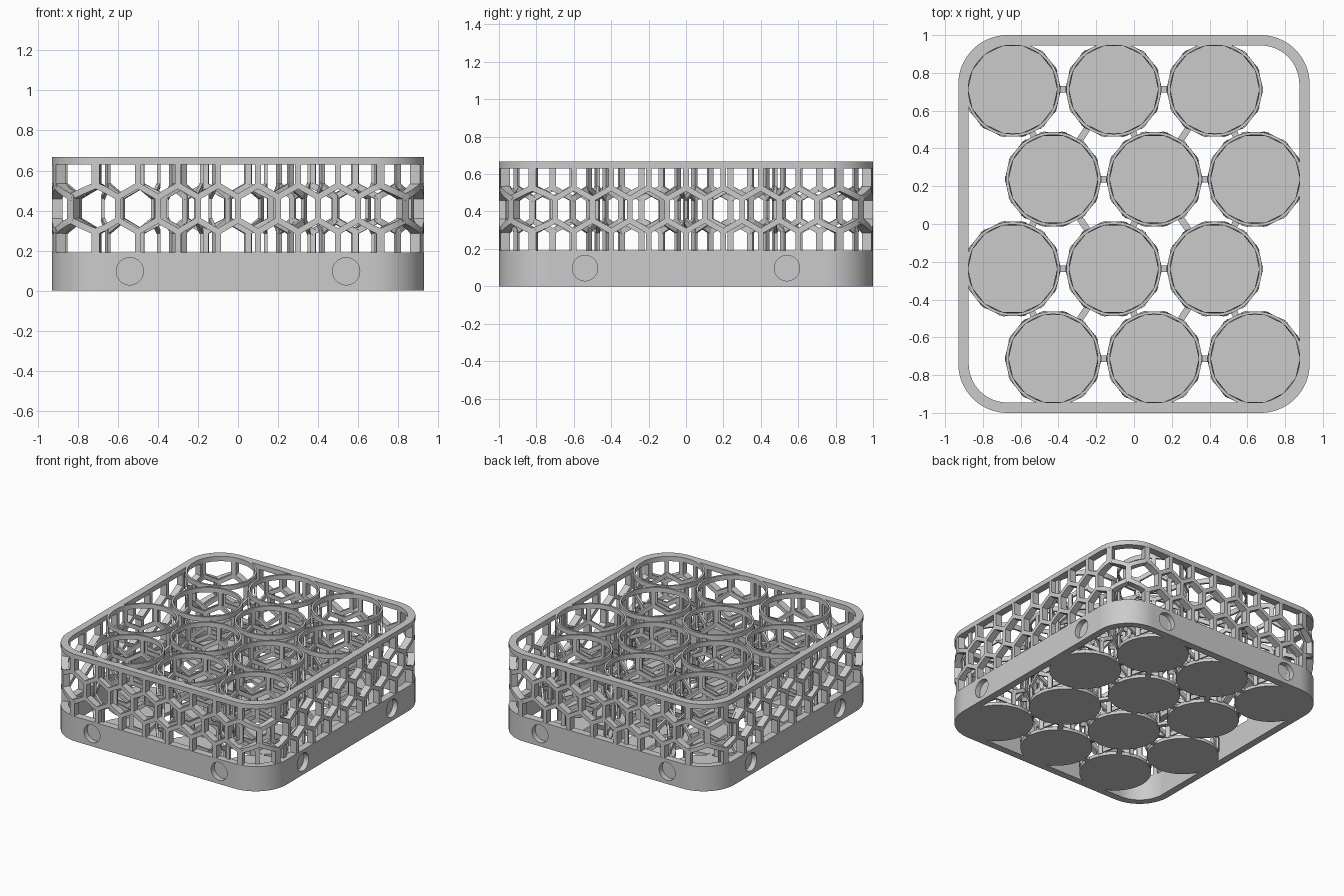
import bpy, bmesh, math
from mathutils import Matrix, Vector

old = bpy.data.objects.get("Cube")
if old:
    bpy.data.objects.remove(old, do_unlink=True)

grey = bpy.data.materials.new("plain grey")
grey.use_nodes = True
colour = (0.6, 0.6, 0.6, 1)
grey.diffuse_color = colour
grey.node_tree.nodes["Principled BSDF"].inputs["Base Color"].default_value = colour

HEIGHT, BAND, RIM = 0.667, 0.19, 0.63      # total height, top of band, underside of rim
MID, PITCH, STRUT = 0.41, 0.2, 0.03        # honeycomb middle row, cell width, bar width
CUP_R, CUP_CELLS, FLOOR = 0.235, 7, 0.025  # cup inner radius, cells round it, floor height


def wall_path(u, d):
    """Point on the rounded rectangle, u in cells, d outward offset."""
    cx, cy, r, arc = 0.67, 0.74, 0.26, 1.45
    corners = [(cx, cy), (-cx, cy), (-cx, -cy), (cx, -cy)]
    u = (u + cy / PITCH) % 34
    for k in range(4):
        side = 2 * (cy, cx)[k % 2] / PITCH
        if u <= side + arc + 1e-6:
            centre = Vector(corners[k - 1]).lerp(Vector(corners[k]), min(u / side, 1))
            a = (k + max(0, u - side) / arc) * math.pi / 2
            return centre + (r + d) * Vector((math.cos(a), math.sin(a)))
        u -= side + arc


def cup_path(u, d):
    a = u * math.tau / CUP_CELLS
    return (CUP_R + d) * Vector((math.cos(a), math.sin(a)))


def ring(bm, path, cells, per_cell, d0, d1, z0, z1):
    """Closed rectangular section swept round a path."""
    loops = []
    for i in range(cells * per_cell):
        u = i / per_cell
        loops.append([bm.verts.new((*path(u, d), z))
                      for d, z in ((d0, z0), (d1, z0), (d1, z1), (d0, z1))])
    for a, b in zip(loops, loops[1:] + loops[:1]):
        for j in range(4):
            k = (j + 1) % 4
            bm.faces.new((a[j], b[j], b[k], a[k]))


def strut(bm, path, a, b, d0, d1, pitch, steps):
    """Bar from a to b, given as (distance along path, height)."""
    a, b = Vector(a), Vector(b)
    along = (b - a).normalized()
    side = Vector((-along.y, along.x)) * STRUT / 2
    a, b = a - along * STRUT * 0.25, b + along * STRUT * 0.25
    rows = []
    for i in range(steps + 1):
        p = a.lerp(b, i / steps)
        rows.append([bm.verts.new((*path(q.x / pitch, d), q.y))
                     for q, d in ((p - side, d0), (p + side, d0), (p + side, d1), (p - side, d1))])
    for r, s in zip(rows, rows[1:]):
        for j in range(4):
            k = (j + 1) % 4
            bm.faces.new((r[j], r[k], s[k], s[j]))
    bm.faces.new(rows[0])
    bm.faces.new(rows[-1])


def honeycomb(bm, path, cells, d0, d1, pitch, steps, rows, bottom):
    """Full rows of hexagons, with an open half row above and below."""
    half, tip = PITCH / math.sqrt(12), PITCH / math.sqrt(3)
    bars = []
    for row in range(rows):
        z = MID - row * (half + tip)
        for i in range(cells):
            s = (i + row / 2) * pitch
            left, right = s - pitch / 2, s + pitch / 2
            bars.append(((right, z - half), (right, z + half)))
            ends = []
            if row == 0:
                ends.append((1, RIM))
            ends.append((-1, bottom if row == rows - 1 else None))
            for sign, end in ends:
                point = (s, z + sign * tip)
                bars.append((point, (left, z + sign * half)))
                bars.append((point, (right, z + sign * half)))
                if end is not None:
                    bars.append((point, (s, end)))
    for a, b in bars:
        strut(bm, path, a, b, d0, d1, pitch, steps)


def to_mesh(bm, name, smooth=True):
    bmesh.ops.recalc_face_normals(bm, faces=bm.faces)
    me = bpy.data.meshes.new(name)
    bm.to_mesh(me)
    bm.free()
    me.materials.append(grey)
    if smooth:
        me.shade_smooth()
        me.set_sharp_from_angle(angle=math.radians(20))
    return me


def place(name, me, location=(0, 0, 0)):
    ob = bpy.data.objects.new(name, me)
    ob.location = location
    bpy.context.collection.objects.link(ob)
    return ob


# Outer wall: solid band, honeycomb and top rim
bm = bmesh.new()
ring(bm, wall_path, 34, 20, -0.055, 0, 0, BAND)
band = place("lower_band", to_mesh(bm, "lower_band"))

bm = bmesh.new()
ring(bm, wall_path, 34, 20, -0.055, 0, RIM, HEIGHT)
place("top_rim", to_mesh(bm, "top_rim"))

bm = bmesh.new()
honeycomb(bm, wall_path, 34, -0.053, -0.001, PITCH, 3, 1, BAND)
place("wall_honeycomb", to_mesh(bm, "wall_honeycomb"))

# Round blind recesses, two in each side of the band
bm = bmesh.new()
for turn, reach in ((0, 0.93), (1, 1), (2, 0.93), (3, 1)):
    for offset in (-0.54, 0.54):
        m = (Matrix.Rotation(turn * math.pi / 2, 4, "Z")
             @ Matrix.Translation((reach, offset, 0.097))
             @ Matrix.Rotation(math.pi / 2, 4, "Y"))
        bmesh.ops.create_cone(bm, cap_ends=True, segments=40, radius1=0.068,
                              radius2=0.068, depth=0.08, matrix=m)
cutter = place("recess_cutter", to_mesh(bm, "recess_cutter", False))
cutter.hide_render = True
cut = band.modifiers.new("recesses", "BOOLEAN")
cut.operation, cut.solver, cut.object = "DIFFERENCE", "EXACT", cutter
bpy.context.view_layer.objects.active = band
bpy.ops.object.modifier_apply(modifier=cut.name)
bpy.data.objects.remove(cutter, do_unlink=True)
band.data.shade_smooth()
band.data.set_sharp_from_angle(angle=math.radians(30))

# Cup: floor, honeycomb down to the floor, and rim ring
bm = bmesh.new()
ring(bm, cup_path, CUP_CELLS, 10, 0, 0.015, RIM, HEIGHT)
bmesh.ops.create_cone(bm, cap_ends=True, segments=70, radius1=CUP_R + 0.015,
                      radius2=CUP_R + 0.015, depth=FLOOR,
                      matrix=Matrix.Translation((0, 0, FLOOR / 2)))
honeycomb(bm, cup_path, CUP_CELLS, 0.004, 0.021, math.tau * CUP_R / CUP_CELLS, 1, 2, FLOOR)
cup = to_mesh(bm, "cup")

centres = []
for row in range(4):
    shift = -0.1075 if row % 2 == 0 else 0.1075
    for col in (-1, 0, 1):
        centres.append(Vector((shift + col * 0.535, 0.7125 - row * 0.475, 0)))
for i, c in enumerate(centres):
    place(f"cup_{i + 1}", cup, c)

# Low bridges joining the floors of neighbouring cups
bm = bmesh.new()
for i, a in enumerate(centres):
    for b in centres[i + 1:]:
        gap = b - a
        if gap.length < 0.6:
            m = (Matrix.Translation((a + b) / 2 + Vector((0, 0, FLOOR / 2)))
                 @ Matrix.Rotation(math.atan2(gap.y, gap.x), 4, "Z")
                 @ Matrix.Diagonal((gap.length - 2 * CUP_R - 0.01, 0.035, FLOOR - 0.002, 1)))
            bmesh.ops.create_cube(bm, size=1, matrix=m)
place("cup_bridges", to_mesh(bm, "cup_bridges", False))
